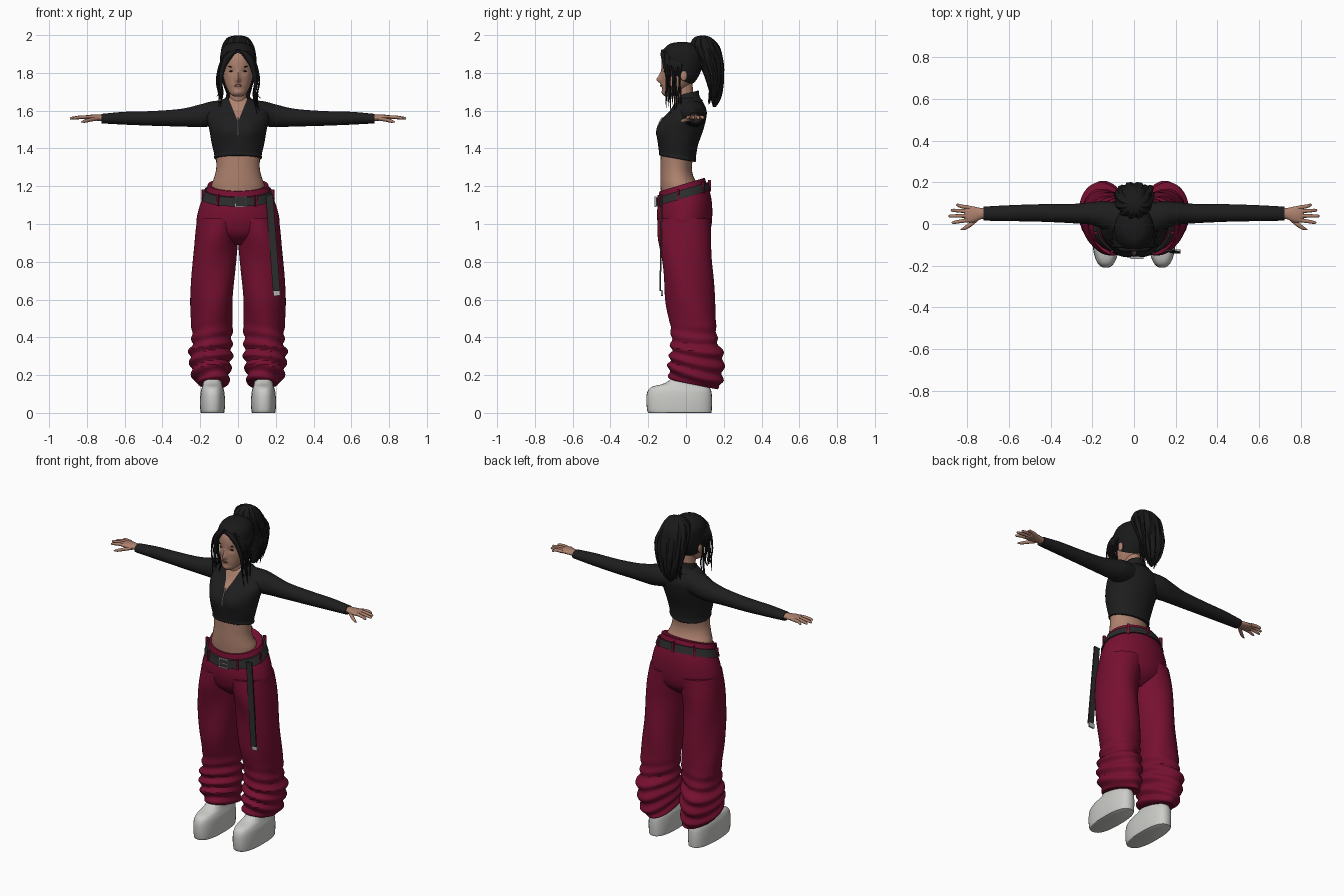
import bpy, bmesh, math, random
from mathutils import Vector, Matrix

random.seed(4)
if "Cube" in bpy.data.objects:
    bpy.data.objects.remove(bpy.data.objects["Cube"], do_unlink=True)


def material(name, r, g, b, rough=0.7):
    m = bpy.data.materials.new(name)
    m.use_nodes = True
    m.diffuse_color = (r, g, b, 1)
    shader = m.node_tree.nodes["Principled BSDF"]
    shader.inputs["Base Color"].default_value = (r, g, b, 1)
    shader.inputs["Roughness"].default_value = rough
    return m


skin = material("skin", .42, .22, .155)
lip = material("lip", .27, .1, .08)
hair = material("black hair", .01, .01, .01)
knit = material("black knit", .013, .013, .014)
cloth = material("crimson cloth", .18, .005, .03)
leather = material("dark leather", .025, .025, .025)
steel = material("steel", .45, .45, .45, .4)
white = material("white shoe", .6, .6, .58)
SIDES = (("left", 1), ("right", -1))
parts = []


def finish(name, bm, mat):
    bmesh.ops.recalc_face_normals(bm, faces=bm.faces)
    mesh = bpy.data.meshes.new(name)
    bm.to_mesh(mesh)
    bm.free()
    mesh.materials.append(mat)
    obj = bpy.data.objects.new(name, mesh)
    bpy.context.collection.objects.link(obj)
    parts.append(obj)
    return obj


def spline(keys, steps):
    """Smooth interpolation through rows of numbers."""
    out = []
    for i in range(len(keys) - 1):
        a, b, c, d = (keys[min(max(j, 0), len(keys) - 1)] for j in range(i - 1, i + 3))
        for k in range(steps):
            t = k / steps
            out.append([q + t * (r - p) / 2 + t * t * (2 * p - 5 * q + 4 * r - s) / 2
                        + t ** 3 * (3 * q - p - 3 * r + s) / 2
                        for p, q, r, s in zip(a, b, c, d)])
    return out + [list(keys[-1])]


def loft(name, mat, keys, axis="Z", segs=32, steps=4, side=1, power=1, shape=None, cap=True):
    """Skin over oval rings: each key is x, y, z and two radii."""
    u, v = (Vector((1, 0, 0)), Vector((0, 1, 0))) if axis == "Z" else \
           (Vector((0, 1, 0)), Vector((0, 0, 1)))
    bm = bmesh.new()
    rings = []
    for x, y, z, ru, rv in spline(keys, steps):
        ring = []
        for i in range(segs):
            a = math.tau * i / segs
            c, s = (math.copysign(abs(w) ** power, w) for w in (math.cos(a), math.sin(a)))
            co = Vector((x, y, z)) + u * c * max(ru, .001) + v * s * max(rv, .001)
            if shape:
                co = shape(co, a)
            ring.append(bm.verts.new((co.x * side, co.y, co.z)))
        rings.append(ring)
    for low, high in zip(rings, rings[1:]):
        for i in range(segs):
            j = (i + 1) % segs
            bm.faces.new((low[i], low[j], high[j], high[i]))
    if cap:
        bm.faces.new(rings[0])
        bm.faces.new(rings[-1])
    return finish(name, bm, mat)


def box(name, mat, loc, size, turn=(0, 0, 0)):
    bm = bmesh.new()
    bmesh.ops.create_cube(bm, size=1)
    rot = Matrix.Rotation(turn[2], 4, "Z") @ Matrix.Rotation(turn[1], 4, "Y") @ Matrix.Rotation(turn[0], 4, "X")
    bm.transform(Matrix.Translation(loc) @ rot @ Matrix.Diagonal((*size, 1)))
    return finish(name, bm, mat)


def oval(name, mat, loc, size, tilt=0):
    bm = bmesh.new()
    bmesh.ops.create_uvsphere(bm, u_segments=16, v_segments=8, radius=1)
    bm.transform(Matrix.Translation(loc) @ Matrix.Rotation(tilt, 4, "Y") @ Matrix.Diagonal((*size, 1)))
    return finish(name, bm, mat)


def cut_region(obj, normal, point, inside, mat=None):
    """Cut along a mirrored pair of planes, then recolour or remove the region."""
    bm = bmesh.new()
    bm.from_mesh(obj.data)
    for _, s in SIDES:
        bmesh.ops.bisect_plane(bm, geom=bm.verts[:] + bm.edges[:] + bm.faces[:], dist=1e-5,
                               plane_co=point, plane_no=(normal[0] * s, normal[1], normal[2]))
    region = [f for f in bm.faces if inside(f.calc_center_median())]
    if mat:
        obj.data.materials.append(mat)
        for f in region:
            f.material_index = 1
    else:
        bmesh.ops.delete(bm, geom=region, context="FACES")
    bm.to_mesh(obj.data)
    bm.free()


def bump(co, x, z, wide, tall):
    return math.exp(-((abs(co.x) - x) / wide) ** 2 - ((co.z - z) / tall) ** 2)


# Head and face
def face_shape(co, a):
    if co.y < -.05:
        co.y -= .024 * bump(co, 0, 1.762, .012, .016) + .012 * bump(co, 0, 1.785, .009, .022)
        co.y -= .006 * bump(co, 0, 1.735, .022, .012) + .006 * bump(co, 0, 1.695, .02, .014)
        co.y += .008 * bump(co, .034, 1.808, .018, .014)
    return co


skull = [(0, -.09, 1.675, .02, .02), (0, -.08, 1.69, .042, .042), (0, -.06, 1.72, .06, .066),
         (0, -.042, 1.76, .074, .086), (0, -.03, 1.81, .082, .1), (0, -.024, 1.87, .084, .104),
         (0, -.02, 1.91, .075, .09), (0, -.02, 1.94, .045, .055), (0, -.02, 1.95, .005, .005)]
loft("head", skin, skull, segs=64, steps=6, shape=face_shape)
loft("neck", skin, [(0, .01, 1.6, .055, .055), (0, -.01, 1.66, .046, .05), (0, -.02, 1.76, .046, .055)])
oval("lips", lip, (0, -.131, 1.733), (.02, .007, .006))
for side, s in SIDES:
    oval(side + "_eye", hair, (.033 * s, -.112, 1.809), (.014, .006, .004), .1 * s)
    oval(side + "_eyebrow", hair, (.035 * s, -.117, 1.832), (.018, .005, .003), -.1 * s)
    oval(side + "_ear", skin, (.088 * s, -.012, 1.785), (.009, .018, .028))

# Hair: cap with a parted hairline, ponytail and loose locks
scalp = [(x, y, z + .014 * (z - 1.7) / .25, rx + .011, ry + .011) for x, y, z, rx, ry in skull]
cap = loft("hair_cap", hair, scalp, segs=64, steps=6)
cut_region(cap, (.55, .89, 1), (0, 0, 1.79),
           lambda c: c.z + .89 * c.y + .55 * abs(c.x) < 1.79)


def ridges(co, a):
    grow = 1 + .05 * math.sin(11 * a + 14 * co.z) + .03 * math.sin(23 * a)
    return Vector((co.x * grow, .12 + (co.y - .12) * grow, co.z))


loft("ponytail", hair, [(0, .09, 1.997, .02, .015), (0, .09, 1.985, .055, .045),
     (0, .1, 1.94, .082, .075), (0, .125, 1.87, .092, .068), (0, .146, 1.8, .088, .054),
     (0, .155, 1.72, .068, .038), (0, .156, 1.66, .042, .024), (0, .15, 1.62, .008, .006)],
     segs=72, shape=ridges)
for n in range(12):
    x, y = random.uniform(-.085, .085), random.uniform(.13, .185)
    loft("ponytail_lock", hair, [(x * .5, .1, 1.985, .008, .008), (x * 1.1, y - .01, 1.88, .013, .012),
         (x, y, 1.76, .01, .01), (x * .8, y - .015, random.uniform(1.62, 1.68), .002, .002)], segs=8)
for side, s in SIDES:
    loft(side + "_fringe", hair, [(.004, -.118, 1.925, .008, .012), (.045, -.122, 1.892, .022, .012),
         (.078, -.104, 1.83, .014, .016), (.09, -.094, 1.76, .009, .012), (.094, -.09, 1.66, .003, .003)],
         segs=12, side=s)
    for n in range(8):
        y, x = -.105 + .011 * n, random.uniform(.09, .115)
        loft(side + "_loose_lock", hair, [(.05, y, 1.915, .008, .008), (.092, y, 1.85, .007, .008),
             (x, y + random.uniform(-.01, .01), 1.76, .005, .005),
             (x - .01, y, 1.69, .004, .005),
             (x + random.uniform(-.01, .01), y, random.uniform(1.58, 1.68), .001, .001)], segs=8, side=s)


# Cropped top with open collar
def chest_shape(co, a):
    if co.y < -.03:
        co.y -= .014 * bump(co, .068, 1.49, .045, .05)
    co.z -= .18 * (co.y + .045) * max(0, min(1, (1.42 - co.z) / .07))
    return co


def in_neckline(c):
    return c.y < 0 and abs(c.x) < .4 * (c.z - 1.54)


top = loft("cropped_top", knit, [(0, -.045, 1.345, .122, .094), (0, -.045, 1.352, .127, .098),
           (0, -.045, 1.37, .126, .098), (0, -.042, 1.42, .138, .106), (0, -.03, 1.5, .152, .122),
           (0, -.008, 1.56, .165, .115), (0, .012, 1.6, .155, .097), (0, .015, 1.64, .115, .078),
           (0, .01, 1.67, .062, .058)], segs=48, shape=chest_shape)
cut_region(top, (1, 0, -.4), (0, 0, 1.54), in_neckline, skin)


def lean(co, a):
    co.z += .25 * co.y
    return co


collar = loft("collar", knit, [(0, .01, 1.63, .095, .08), (0, .005, 1.655, .07, .068),
              (0, .003, 1.69, .061, .064)], segs=48, shape=lean, cap=False)
cut_region(collar, (1, 0, -.4), (0, 0, 1.54), in_neckline)
collar.modifiers.new("thickness", "SOLIDIFY").thickness = .007
loft("zip", steel, [(0, -.122, 1.565, .002, .006), (0, -.136, 1.54, .003, .007),
                    (0, -.152, 1.5, .003, .005), (0, -.153, 1.47, .003, .005)], segs=8)
loft("midriff", skin, [(0, -.03, 1.12, .14, .1), (0, -.035, 1.2, .142, .1), (0, -.048, 1.25, .125, .088),
                       (0, -.052, 1.3, .115, .083), (0, -.046, 1.38, .118, .088)])

# Sleeves and hands
for side, s in SIDES:
    loft(side + "_sleeve", knit, [(.06, .02, 1.59, .078, .068), (.14, .04, 1.583, .07, .066),
         (.2, .05, 1.573, .055, .06), (.3, .05, 1.563, .046, .047), (.45, .053, 1.559, .042, .039),
         (.6, .052, 1.56, .038, .034), (.71, .05, 1.558, .034, .026), (.722, .05, 1.558, .033, .025)],
         axis="X", side=s)
    loft(side + "_palm", skin, [(.69, .05, 1.56, .024, .019), (.73, .05, 1.562, .026, .017),
         (.77, .046, 1.564, .038, .015), (.805, .048, 1.564, .041, .012), (.815, .048, 1.564, .036, .006)],
         axis="X", side=s, segs=20)
    for finger, y, spread, tip in (("little", .079, .012, .855), ("ring", .06, .006, .88),
                                   ("middle", .04, -.002, .89), ("index", .02, -.013, .875)):
        loft(f"{side}_{finger}_finger", skin, [(.79, y, 1.565, .01, .01), (.83, y + spread / 2, 1.566, .009, .009),
             (tip - .008, y + spread, 1.56, .007, .007), (tip, y + spread, 1.559, .001, .001)],
             axis="X", side=s, segs=12)
    loft(side + "_thumb", skin, [(.745, .03, 1.558, .012, .011), (.78, .002, 1.552, .013, .01),
         (.81, -.018, 1.545, .01, .009), (.832, -.027, 1.54, .002, .002)], axis="X", side=s, segs=12)


# Baggy trousers
def waist_tilt(co, a):
    co.z += .3 * co.y * max(0, min(1, (co.z - 1) / .13))
    return co


def leg_folds(co, a):
    low = max(0, min(1, (.5 - co.z) / .15))
    fold = low * .009 * math.sin(95 * co.z + 2.2 * math.sin(a + 1)) + .004 * math.sin(3 * a + 13 * co.z)
    co.x += fold * math.cos(a)
    co.y += fold * math.sin(a)
    co.z -= .2 * (co.y - .04) * max(0, min(1, (.36 - co.z) / .14))
    return co


loft("trouser_hips", cloth, [(0, -.005, .89, .06, .06), (0, -.005, .94, .17, .12), (0, -.006, 1, .218, .142),
     (0, -.008, 1.08, .208, .146), (0, -.014, 1.15, .183, .135), (0, -.02, 1.2, .164, .123),
     (0, -.02, 1.215, .16, .12)], segs=48, shape=waist_tilt)
for side, s in SIDES:
    loft(side + "_trouser_leg", cloth, [(.138, .045, .15, .072, .115), (.138, .045, .165, .088, .134),
         (.143, .046, .21, .1, .143), (.146, .052, .27, .108, .143), (.148, .056, .32, .114, .138),
         (.142, .045, .38, .105, .122), (.139, .042, .46, .109, .121), (.137, .022, .6, .112, .132),
         (.128, .004, .8, .115, .131), (.115, -.005, .93, .114, .141), (.1, -.006, 1.03, .113, .14)],
         segs=48, steps=6, side=s, shape=leg_folds)
    # Platform shoe and its sole seam
    loft(side + "_shoe", white, [(.135, -.03, 0, .06, .163), (.135, -.034, .008, .064, .17),
         (.135, -.036, .06, .066, .174), (.135, -.035, .11, .063, .17), (.135, -.028, .138, .055, .152),
         (.135, .005, .16, .05, .112), (.135, .045, .22, .045, .075)], side=s, power=.8)

# Belt with loops, buckle and hanging end
loft("belt", leather, [(0, -.016, 1.141, .195, .146), (0, -.017, 1.165, .186, .141), (0, -.018, 1.187, .177, .137)],
     segs=48, shape=waist_tilt)
for angle in (-125, -60, -10, 50, 90, 130, 190):
    a = math.radians(angle)
    y = -.017 + .142 * math.sin(a)
    box("belt_loop", cloth, (.186 * math.cos(a), y, 1.165 + .3 * y), (.012, .016, .062), (0, 0, a + math.pi / 2))
for d in (-1, 1):
    box("buckle_side", steel, (.015 + .028 * d, -.162, 1.118), (.006, .01, .056))
    box("buckle_bar", steel, (.015, -.162, 1.118 + .025 * d), (.056, .01, .006))
box("buckle_pin", steel, (.02, -.163, 1.118), (.04, .008, .004))
box("hanging_strap", leather, (.185, -.132, .9), (.038, .008, .51), (-.02, -.075, 0))
box("strap_tip", steel, (.205, -.127, .634), (.036, .011, .028), (-.02, -.075, 0))

bpy.ops.object.select_all(action="DESELECT")
for obj in parts:
    obj.select_set(True)
bpy.context.view_layer.objects.active = parts[0]
bpy.ops.object.shade_smooth_by_angle(angle=math.radians(40))
